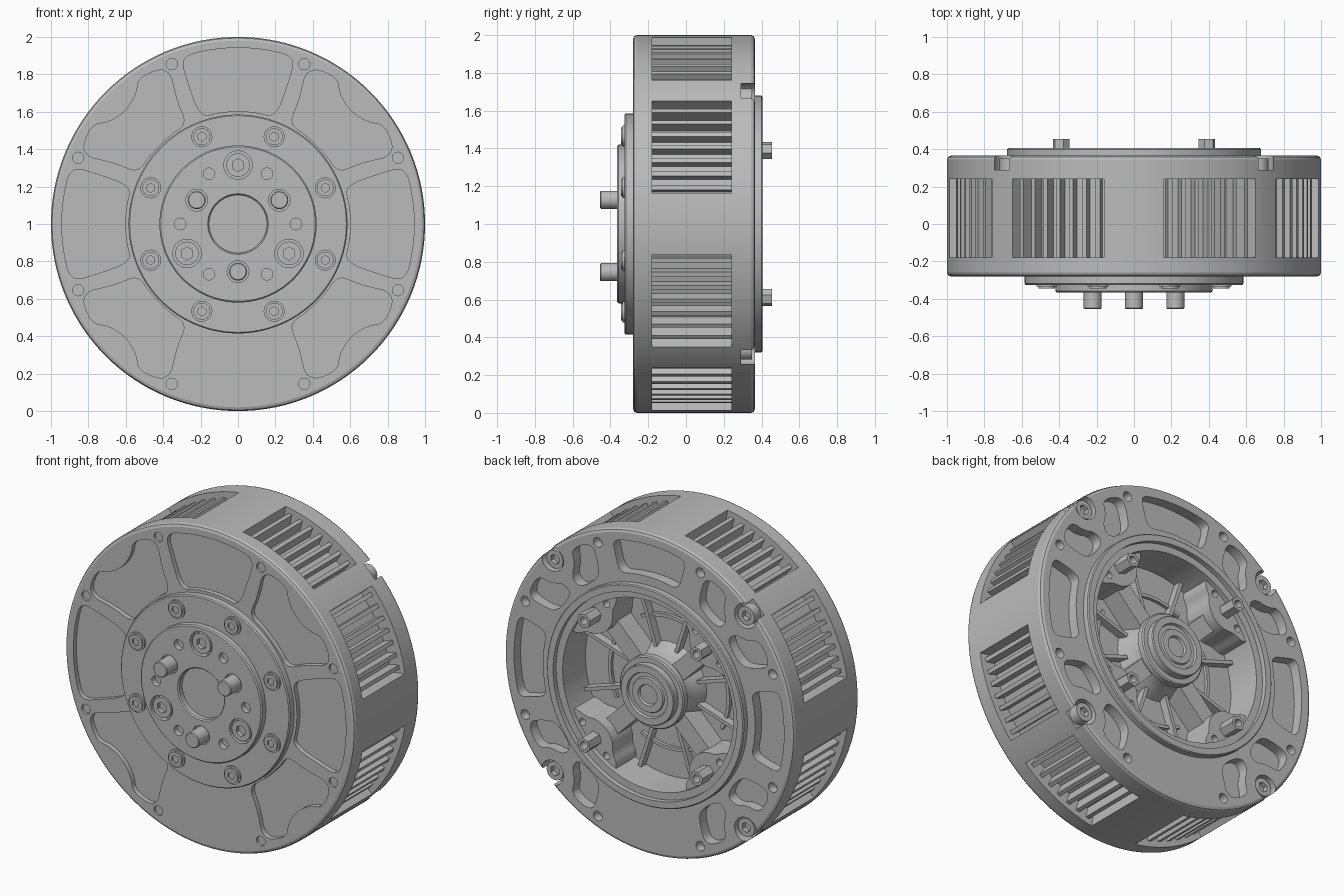
import bpy, bmesh
from math import cos, sin, radians, pi
from mathutils import Vector

if "Cube" in bpy.data.objects:
    bpy.data.objects.remove(bpy.data.objects["Cube"])

metal = bpy.data.materials.new("satin grey metal")
metal.use_nodes = True
GREY = (0.5, 0.5, 0.5, 1)
metal.diffuse_color = GREY
metal.node_tree.nodes["Principled BSDF"].inputs["Base Color"].default_value = GREY
DIAGONALS = (45, 135, 225, 315)
CARDINALS = (0, 90, 180, 270)
EIGHTHS = [22.5 + 45 * k for k in range(8)]


def polar(r, deg):
    return Vector((r * cos(radians(deg)), r * sin(radians(deg))))


def circle(r, centre=(0, 0), n=32, turn=0):
    c = Vector(centre)
    return [c + polar(r, turn + 360 * i / n) for i in range(n)]


def sector(r0, r1, a0, a1, n=8):
    angles = [a0 + (a1 - a0) * i / n for i in range(n + 1)]
    return [polar(r1, a) for a in angles] + [polar(r0, a) for a in reversed(angles)]


def rounded(pts, times=3):
    # corner cutting turns a coarse outline into a soft one
    for _ in range(times):
        pts = [q for a, b in zip(pts, pts[1:] + pts[:1])
               for q in (a.lerp(b, 0.25), a.lerp(b, 0.75))]
    return pts


def bar(a0, r0, r1, width):
    # radial strip seen along the axis
    d, s = polar(1, a0), polar(width / 2, a0 + 90)
    return [d * r0 - s, d * r1 - s, d * r1 + s, d * r0 + s]


def finish(bm, name):
    bmesh.ops.remove_doubles(bm, verts=bm.verts, dist=1e-5)
    bmesh.ops.recalc_face_normals(bm, faces=bm.faces)
    mesh = bpy.data.meshes.new(name)
    bm.to_mesh(mesh)
    bm.free()
    mesh.materials.append(metal)
    ob = bpy.data.objects.new(name, mesh)
    bpy.context.collection.objects.link(ob)
    return ob


def prisms(name, items):
    # each item is (outline, y_start, y_end)
    bm = bmesh.new()
    for pts, y0, y1 in items:
        ends = [[bm.verts.new((p.x, y, 1 + p.y)) for p in pts] for y in (y0, y1)]
        for e in ends:
            bm.faces.new(e)
        n = len(pts)
        for i in range(n):
            j = (i + 1) % n
            bm.faces.new((ends[0][i], ends[0][j], ends[1][j], ends[1][i]))
    return finish(bm, name)


def lathe(name, profile, steps=128):
    bm = bmesh.new()
    vs = [bm.verts.new((r, y, 1)) for r, y in profile]
    es = [bm.edges.new(pair) for pair in zip(vs, vs[1:])]
    bmesh.ops.spin(bm, geom=vs + es, cent=(0, 0, 1), axis=(0, 1, 0),
                   angle=2 * pi, steps=steps)
    return finish(bm, name)


def cut(ob, items):
    cutter = prisms("cutter", items)
    cutter.hide_render = True
    mod = ob.modifiers.new("cut", 'BOOLEAN')
    mod.operation, mod.solver, mod.object = 'DIFFERENCE', 'EXACT', cutter
    deps = bpy.context.evaluated_depsgraph_get()
    mesh = bpy.data.meshes.new_from_object(ob.evaluated_get(deps))
    ob.modifiers.clear()
    ob.data = mesh
    bpy.data.objects.remove(cutter)


def socket_bolts(name, places, r, y_top, y_base, depth):
    ob = prisms(name, [(circle(r, p), y_base, y_top) for p in places])
    into = y_top + depth if y_top < y_base else y_top - depth
    out = 2 * y_top - into
    cut(ob, [(circle(r * 0.55, p, 6, 30), into, out) for p in places])


# housing with softened rims, raised rear collar and rear cavity
housing = lathe("housing", [
    (0, -.28), (.98, -.28), (.994, -.274), (1, -.26), (1, .345), (.994, .359),
    (.98, .365), (.68, .365), (.68, .399), (.674, .405), (.635, .405), (.635, .375),
    (.59, .375), (.59, .15), (0, .15)])

# pockets, bores and finned windows
cuts = []
for a in (0, 90, 180):
    for r0, r1, spread, y0, y1 in ((.605, .945, 19.5, -.30, -.25), (.735, .935, 16, .30, .38)):
        edge = [polar(r0, a + t * spread) for t in (-1, -.5, 0, .5, 1)]
        edge += [polar((r0 + r1) / 2 + .03, a + spread)]
        edge += [polar(r1, a + t * (spread - .5)) for t in (1, .5, 0, -.5, -1)]
        edge += [polar((r0 + r1) / 2 + .03, a - spread)]
        cuts.append((rounded(edge), y0, y1))
for a in DIAGONALS:
    bean = [(.60, -18), (.60, -8), (.60, 8), (.60, 18), (.74, 18.5), (.92, 21.5),
            (.95, 11), (.88, 7), (.85, 0), (.88, -7), (.95, -11), (.92, -21.5), (.74, -18.5)]
    cuts.append((rounded([polar(r, a + t) for r, t in bean]), -.30, -.25))
    for s in (-1, 1):
        lobe = [(.72, 3), (.72, 16), (.80, 19), (.93, 20), (.94, 10), (.85, 8), (.80, 3)]
        cuts.append((rounded([polar(r, a + s * t) for r, t in lobe]), .30, .38))
    cuts.append((circle(.077, polar(.945, a)), .29, .38))
for a in EIGHTHS:
    cuts += [(circle(.03, polar(.925, a), 24), *ys) for ys in ((-.30, -.265), (.31, .38))]
WINDOWS = [q + s for q in CARDINALS for s in (9.3, 49.4)]
cuts += [(sector(.90, 1.1, a, a + 31.3), -.18, .24) for a in WINDOWS]
cut(housing, cuts)

# low cooling fins in each window
prisms("cooling_fins", [(bar(a + 31.3 * (i + .5) / 7, .89, .965, .024), -.185, .245)
                        for a in WINDOWS for i in range(7)])

# stepped front flange and output disc
lathe("front_flange", [(0, -.27), (.585, -.27), (.585, -.318), (.579, -.325), (0, -.325)])
disc = lathe("output_disc", [(0, -.31), (.42, -.31), (.42, -.358), (.413, -.365),
                             (.162, -.365), (.155, -.358), (.155, -.33), (0, -.33)])
main_bolts = [polar(.315, a) for a in (90, 210, 330)]
pins = [polar(.255, a) for a in (30, 150, 270)]
cut(disc, [(circle(.076, p), -.328, -.38) for p in main_bolts]
    + [(circle(.058, p), -.34, -.38) for p in pins]
    + [(circle(.031, polar(.31, 60 * k), 24), -.33, -.38) for k in range(6)])
socket_bolts("output_bolts", main_bolts, .063, -.362, -.32, .025)
flange_places = [polar(.505, a) for a in EIGHTHS]
socket_bolts("flange_bolts", flange_places, .045, -.345, -.32, .015)
prisms("flange_bolt_collars", [(circle(.056, p), -.32, -.335) for p in flange_places])
for i, p in enumerate(pins):
    pin = lathe(f"drive_pin_{i + 1}", [(0, -.33), (.048, -.33), (.048, -.45),
                                       (.043, -.455), (0, -.455)], 32)
    pin.location = (p.x, 0, p.y)

# rear corner bolts sunk in the rim
socket_bolts("rim_bolts", [polar(.935, a) for a in DIAGONALS], .057, .35, .28, .03)

# rear cavity: hub, spokes, floor ribs and mounting lugs
lathe("rear_hub", [(0, .14), (.25, .14), (.22, .22), (.205, .27), (.205, .29), (.222, .30),
                   (.222, .335), (.215, .342), (.185, .342), (.185, .38), (.18, .385),
                   (.14, .385), (.135, .37), (.11, .37), (.105, .38), (.065, .38),
                   (.06, .365), (0, .365)], 64)
prisms("rear_spokes", [(bar(a, .15, .56, .11), .14, .28) for a in DIAGONALS])
prisms("floor_ribs", [(bar(a + s, .15, .595, .022), .14, .20)
                      for a in CARDINALS for s in (-18, 18)])
prisms("floor_arcs", [(sector(.40, .42, a - 28, a + 28), .14, .17) for a in CARDINALS])
lug = [(.61, -21), (.56, -20), (.52, -14), (.46, -10), (.43, 0),
       (.46, 10), (.52, 14), (.56, 20), (.61, 21), (.61, 10), (.61, 0), (.61, -10)]
lugs = prisms("mounting_lugs", [(rounded([polar(r, a + t) for r, t in lug], 2), .14, .345)
                                for a in DIAGONALS])
cut(lugs, [(circle(.022, polar(.565, a + s), 24), .28, .4)
           for a in DIAGONALS for s in (-12, 12)])
posts = prisms("hex_standoffs", [(circle(.046, polar(.55, a), 6, a), .34, .455)
                                 for a in DIAGONALS])
cut(posts, [(circle(.024, polar(.55, a), 24), .4, .5) for a in DIAGONALS])

# crisp edges, smooth curves
bpy.ops.object.select_all(action='DESELECT')
for ob in bpy.context.collection.objects:
    if ob.type == 'MESH' and metal.name in ob.data.materials:
        ob.select_set(True)
        bpy.context.view_layer.objects.active = ob
bpy.ops.object.shade_smooth_by_angle(angle=radians(20))
